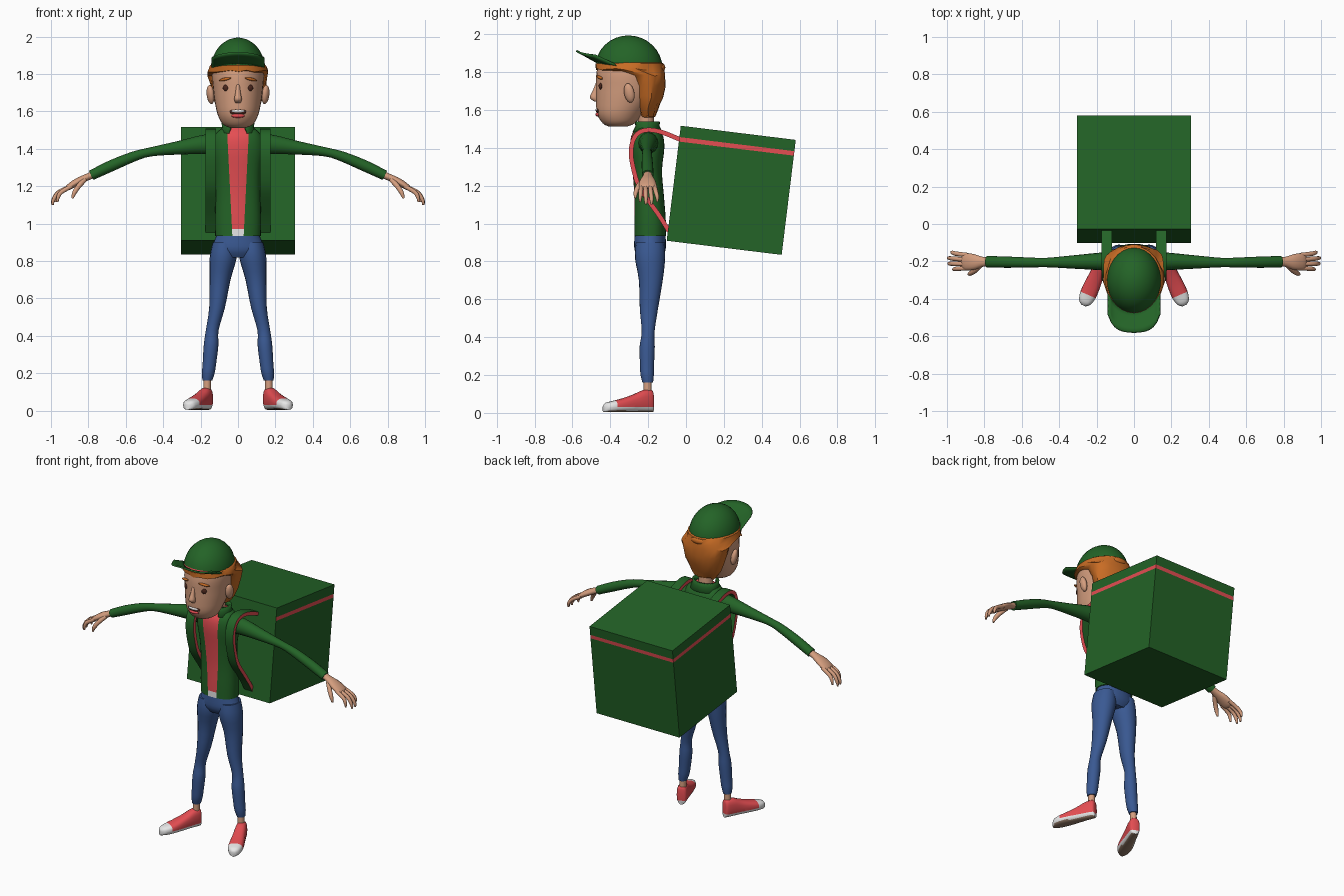
import bpy, bmesh, math, random
from mathutils import Vector, Matrix

if "Cube" in bpy.data.objects:
    bpy.data.objects.remove(bpy.data.objects["Cube"])

random.seed(4)
X, Y, Z = Vector((1, 0, 0)), Vector((0, 1, 0)), Vector((0, 0, 1))


def material(name, rgb):
    m = bpy.data.materials.new(name)
    m.diffuse_color = (*rgb, 1)
    m.use_nodes = True
    m.node_tree.nodes["Principled BSDF"].inputs["Base Color"].default_value = m.diffuse_color
    return m


GREEN = material("green_cloth", (0.017, 0.125, 0.02))
RED = material("coral_red", (0.78, 0.075, 0.085))
SKIN = material("skin", (0.66, 0.34, 0.21))
ORANGE = material("ginger_hair", (0.58, 0.15, 0.018))
BLUE = material("denim_blue", (0.042, 0.1, 0.29))
WHITE = material("white", (0.8, 0.8, 0.8))
BROWN = material("dark_brown", (0.07, 0.02, 0.012))
TAN = material("sole_tan", (0.3, 0.2, 0.14))


def finish(name, bm, mats, angle=50, mirror=False):
    bmesh.ops.recalc_face_normals(bm, faces=bm.faces)
    me = bpy.data.meshes.new(name)
    bm.to_mesh(me)
    bm.free()
    ob = bpy.data.objects.new(name, me)
    bpy.context.collection.objects.link(ob)
    for m in mats:
        me.materials.append(m)
    bpy.ops.object.select_all(action='DESELECT')
    ob.select_set(True)
    bpy.context.view_layer.objects.active = ob
    if angle:
        bpy.ops.object.shade_smooth_by_angle(angle=math.radians(angle))
    if mirror:
        mod = ob.modifiers.new("mirror", 'MIRROR')
        mod.use_bisect_axis[0] = False
        mod.use_mirror_merge = False
    return ob


def smooth_path(st, k):
    """Catmull-Rom resampling of stations."""
    out = []
    for i in range(len(st) - 1):
        p = [st[max(i - 1, 0)], st[i], st[i + 1], st[min(i + 2, len(st) - 1)]]
        for j in range(k):
            t = j / k
            out.append([0.5 * (2 * b + (c - a) * t + (2 * a - 5 * b + 4 * c - d) * t * t
                               + (3 * b - a - 3 * c + d) * t ** 3) for a, b, c, d in zip(*p)])
    return out + [list(st[-1])]


def loft(stations, axes=None, up=Y, n=20, k=3, power=1.0, phase=0.0):
    """Closed loft through (x, y, z, radius_a, radius_b) stations."""
    st = smooth_path(stations, k) if k > 1 else stations
    pts = [Vector(s[:3]) for s in st]
    bm, rings = bmesh.new(), []
    for i, s in enumerate(st):
        if axes:
            a, b = axes
        else:
            t = (pts[min(i + 1, len(pts) - 1)] - pts[max(i - 1, 0)]).normalized()
            a = (up - t * up.dot(t)).normalized()
            b = t.cross(a)
        ring = []
        for j in range(n):
            w = 2 * math.pi * j / n + phase
            c, d = math.cos(w), math.sin(w)
            c, d = [math.copysign(abs(v) ** power, v) for v in (c, d)]
            ring.append(bm.verts.new(pts[i] + a * s[3] * c + b * s[4] * d))
        rings.append(ring)
    for r, q in zip(rings, rings[1:]):
        for j in range(n):
            bm.faces.new((r[j], r[(j + 1) % n], q[(j + 1) % n], q[j]))
    bm.faces.new(rings[0])
    bm.faces.new(rings[-1])
    bmesh.ops.recalc_face_normals(bm, faces=bm.faces)
    return bm


def cut(bm, co, no):
    bmesh.ops.bisect_plane(bm, geom=bm.verts[:] + bm.edges[:] + bm.faces[:], plane_co=co, plane_no=no)


def paint(bm, rule):
    bm.normal_update()
    for f in bm.faces:
        f.material_index = rule(f.calc_center_median(), f.normal)


def ball(name, loc, size, mat, rot=(0, 0, 0), mirror=False):
    bm = bmesh.new()
    bmesh.ops.create_uvsphere(bm, u_segments=16, v_segments=10, radius=1)
    r = Matrix.Rotation(rot[2], 4, 'Z') @ Matrix.Rotation(rot[1], 4, 'Y') @ Matrix.Rotation(rot[0], 4, 'X')
    bmesh.ops.transform(bm, verts=bm.verts, matrix=Matrix.Translation(loc) @ r @ Matrix.Diagonal((*size, 1)))
    return finish(name, bm, [mat], 60, mirror)


# delivery box with a stripe on its sides and back
bm = bmesh.new()
bmesh.ops.create_cube(bm, size=0.612)
for h in (0.222, 0.246):
    cut(bm, (0, 0, h), Z)
paint(bm, lambda c, n: int(0.222 < c.z < 0.246 and n.y > -0.5))
bmesh.ops.transform(bm, verts=bm.verts, matrix=Matrix.Translation((0, 0.239, 1.176)) @ Matrix.Rotation(math.radians(-7), 4, 'X'))
finish("backpack_box", bm, [GREEN, RED], 0)

# shoulder straps with red edges
path = [(-0.02, 1.44), (-0.14, 1.487), (-0.22, 1.493), (-0.27, 1.46), (-0.29, 1.39), (-0.282, 1.31),
        (-0.25, 1.2), (-0.19, 1.11), (-0.14, 1.04), (-0.09, 0.96)]
bm = loft([(0.146, y, z, 0.041, 0.017) for y, z in path], up=X, n=4, phase=math.pi / 4)
paint(bm, lambda c, n: int(abs(n.x) > 0.7))
finish("strap", bm, [GREEN, RED], 30, True)

# jacket with the shirt showing down the front
bm = loft([(0, -0.19, 0.935, 0.083, 0.122), (0, -0.19, 1.02, 0.083, 0.124), (0, -0.195, 1.15, 0.078, 0.12),
           (0, -0.205, 1.28, 0.078, 0.122), (0, -0.205, 1.39, 0.09, 0.138), (0, -0.205, 1.46, 0.085, 0.13),
           (0, -0.208, 1.5, 0.06, 0.1), (0, -0.208, 1.52, 0.04, 0.06)], (Y, X), n=28, power=0.85)
for s in (-1, 1):
    cut(bm, (s * 0.032, 0, 0.97), (s, 0, -0.05))
cut(bm, (0, 0, 0.972), Z)


def shirt(c, n):
    if c.y < -0.2 and abs(c.x) < 0.032 + 0.05 * (c.z - 0.97) and n.z > -0.8:
        return 2 if c.z < 0.972 else 1
    return 0


paint(bm, shirt)
finish("jacket", bm, [GREEN, RED, WHITE])

# standing collar, open at the front
bm = bmesh.new()
rows = [[bm.verts.new((r * math.sin(w), -0.208 - 0.8 * r * math.cos(w), z))
         for w in [0.5 + i * (2 * math.pi - 1) / 20 for i in range(21)]]
        for r, z in ((0.105, 1.485), (0.085, 1.515), (0.088, 1.538))]
for a, b in zip(rows, rows[1:]):
    for i in range(20):
        bm.faces.new((a[i], a[i + 1], b[i + 1], b[i]))
collar = finish("collar", bm, [GREEN])
collar.modifiers.new("thickness", 'SOLIDIFY').thickness = 0.012

# sleeves
finish("sleeve", loft([(0.08, -0.2, 1.425, 0.055, 0.06), (0.18, -0.2, 1.423, 0.047, 0.052),
                       (0.32, -0.203, 1.405, 0.036, 0.036), (0.47, -0.206, 1.383, 0.025, 0.024),
                       (0.56, -0.206, 1.358, 0.027, 0.027), (0.68, -0.204, 1.308, 0.03, 0.03),
                       (0.785, -0.202, 1.258, 0.031, 0.027)], n=16), [GREEN], 50, True)

# hands with four fingers and a thumb
finish("palm", loft([(0.765, -0.202, 1.266, 0.022, 0.019), (0.81, -0.202, 1.247, 0.027, 0.019),
                     (0.86, -0.203, 1.223, 0.043, 0.02), (0.905, -0.202, 1.195, 0.045, 0.016),
                     (0.92, -0.202, 1.184, 0.03, 0.008)], n=14), [SKIN], 60, True)
fingers = [(-0.166, -0.152, 0.975, 1.115), (-0.19, -0.182, 0.992, 1.1), (-0.214, -0.212, 0.99, 1.1), (-0.236, -0.242, 0.965, 1.115)]
for i, (y0, y1, x, z) in enumerate(fingers):
    finish(f"finger_{i + 1}", loft([(0.89, y0, 1.2, 0.012, 0.012), ((0.89 + x) / 2 + 0.018, (y0 + y1) / 2, 1.168, 0.012, 0.012),
                                    (x - 0.003, y1, z + 0.025, 0.01, 0.01), (x, y1, z, 0.005, 0.005)], n=10), [SKIN], 60, True)
finish("thumb", loft([(0.82, -0.22, 1.235, 0.014, 0.014), (0.852, -0.25, 1.2, 0.014, 0.014),
                      (0.875, -0.265, 1.165, 0.012, 0.012), (0.885, -0.268, 1.135, 0.006, 0.006)], n=10), [SKIN], 60, True)

# jeans: hips and legs
finish("jeans_hips", loft([(0, -0.19, 0.96, 0.08, 0.108), (0, -0.19, 0.92, 0.083, 0.122), (0, -0.19, 0.86, 0.082, 0.14),
                           (0, -0.19, 0.82, 0.06, 0.1)], (Y, X), n=24), [BLUE])
finish("jeans_leg", loft([(0.075, -0.19, 0.9, 0.075, 0.06), (0.079, -0.19, 0.82, 0.08, 0.072), (0.096, -0.186, 0.7, 0.063, 0.056),
                          (0.112, -0.196, 0.55, 0.048, 0.042), (0.138, -0.2, 0.43, 0.034, 0.034),
                          (0.144, -0.205, 0.35, 0.04, 0.039), (0.153, -0.206, 0.25, 0.037, 0.036), (0.159, -0.205, 0.2, 0.035, 0.034),
                          (0.164, -0.202, 0.16, 0.028, 0.026)], (Y, X)), [BLUE], 50, True)
finish("ankle", loft([(0.164, -0.203, 0.18, 0.02, 0.02), (0.166, -0.203, 0.08, 0.023, 0.021)], (Y, X), n=14, k=1), [SKIN], 50, True)

# sneakers, toes turned outward
sections = [(0.026, 0.02, 0.1), (0.015, 0.031, 0.118), (-0.03, 0.036, 0.116), (-0.08, 0.039, 0.095), (-0.14, 0.044, 0.075),
            (-0.2, 0.044, 0.06), (-0.24, 0.032, 0.05), (-0.257, 0.012, 0.035)]
bm = loft([(0, y, 0.008 + h / 2, w, h / 2) for y, w, h in sections], (X, Z), n=20, power=0.75)
cut(bm, (0, 0, 0.034), Z)
cut(bm, (0, -0.195, 0), Y)
paint(bm, lambda c, n: 2 if n.z < -0.75 else int(c.z < 0.034 or c.y < -0.195))
bmesh.ops.transform(bm, verts=bm.verts, matrix=Matrix.Translation((0.168, -0.2, -0.004)) @ Matrix.Rotation(math.radians(23.5), 4, 'Z'))
finish("sneaker", bm, [RED, WHITE, TAN], 50, True)

# neck and head
finish("neck", loft([(0, -0.208, 1.49, 0.042, 0.045), (0, -0.215, 1.62, 0.042, 0.045)], (Y, X), k=1), [SKIN])
finish("head", loft([(0, -0.36, 1.512, 0.045, 0.04), (0, -0.355, 1.53, 0.085, 0.08), (0, -0.35, 1.58, 0.12, 0.108),
                     (0, -0.328, 1.65, 0.147, 0.124), (0, -0.312, 1.72, 0.163, 0.133), (0, -0.308, 1.8, 0.165, 0.138),
                     (0, -0.305, 1.88, 0.145, 0.12), (0, -0.305, 1.92, 0.1, 0.08)], (Y, X), n=28), [SKIN], 60)
ball("ear", (0.147, -0.3, 1.69), (0.02, 0.028, 0.052), SKIN, (0.15, 0.15, -0.3), True)
finish("nose", loft([(0, -0.464, 1.745, 0.012, 0.01), (0, -0.478, 1.7, 0.016, 0.014), (0, -0.484, 1.665, 0.024, 0.021),
                     (0, -0.472, 1.645, 0.012, 0.014)], (Y, X), n=14), [SKIN], 70)
ball("eye", (0.066, -0.452, 1.726), (0.017, 0.008, 0.017), BROWN, (0, 0, 0.35), True)
ball("eyebrow", (0.07, -0.456, 1.772), (0.036, 0.009, 0.008), ORANGE, (0, 0.2, 0.4), True)
ball("mouth", (0, -0.464, 1.598), (0.045, 0.012, 0.017), BROWN)
ball("teeth", (0, -0.469, 1.601), (0.037, 0.01, 0.009), WHITE)
ball("lower_lip", (0, -0.464, 1.577), (0.036, 0.014, 0.012), RED)

# hair: band under the cap, back of the head and a tuft in the cap opening
bm = loft([(0, -0.295, 1.86, 0.15, 0.13), (0, -0.298, 1.845, 0.18, 0.152), (0, -0.294, 1.815, 0.183, 0.158),
           (0, -0.21, 1.785, 0.102, 0.16), (0, -0.2, 1.73, 0.088, 0.148), (0, -0.2, 1.67, 0.078, 0.132), (0, -0.205, 1.61, 0.06, 0.108),
           (0, -0.2, 1.565, 0.035, 0.075)], (Y, X), n=22, k=1)
for v in bm.verts:
    if v.co.z < 1.83:
        v.co += Vector([random.uniform(-0.006, 0.006) for _ in range(3)])
finish("hair", bm, [ORANGE], 40)
ball("hair_tuft", (0, -0.137, 1.825), (0.055, 0.028, 0.025), ORANGE)

# cap dome with red rim
bm = bmesh.new()
bmesh.ops.create_uvsphere(bm, u_segments=28, v_segments=16, radius=1)
cut(bm, (0, 0, 0.07), Z)
bmesh.ops.delete(bm, geom=[v for v in bm.verts if v.co.z < -0.01], context='VERTS')
paint(bm, lambda c, n: int(c.z < 0.07))
tilt = Matrix.Translation((0, -0.302, 1.822)) @ Matrix.Rotation(math.radians(-11), 4, 'X')
bmesh.ops.transform(bm, verts=bm.verts, matrix=tilt @ Matrix.Diagonal((0.146, 0.178, 0.172, 1)))
finish("cap_dome", bm, [GREEN, RED])

# cap brim
bm, rows = bmesh.new(), []
for i in range(17):
    u = -1 + i / 8
    y0 = -0.3 - 0.17 * math.sqrt(1 - 0.9 * u * u)
    z0 = 1.826 + 0.19 * (-0.3 - y0)
    y1, z1 = -0.577 + 0.03 * u * u + 0.07 * u ** 6, 1.918 - 0.025 * u * u
    rows.append([bm.verts.new((0.137 * u, y0 + (y1 - y0) * v / 4, z0 + (z1 - z0) * v / 4)) for v in range(5)])
for a, b in zip(rows, rows[1:]):
    for j in range(4):
        bm.faces.new((a[j], a[j + 1], b[j + 1], b[j]))
brim = finish("cap_brim", bm, [GREEN])
brim.modifiers.new("thickness", 'SOLIDIFY').thickness = 0.01
